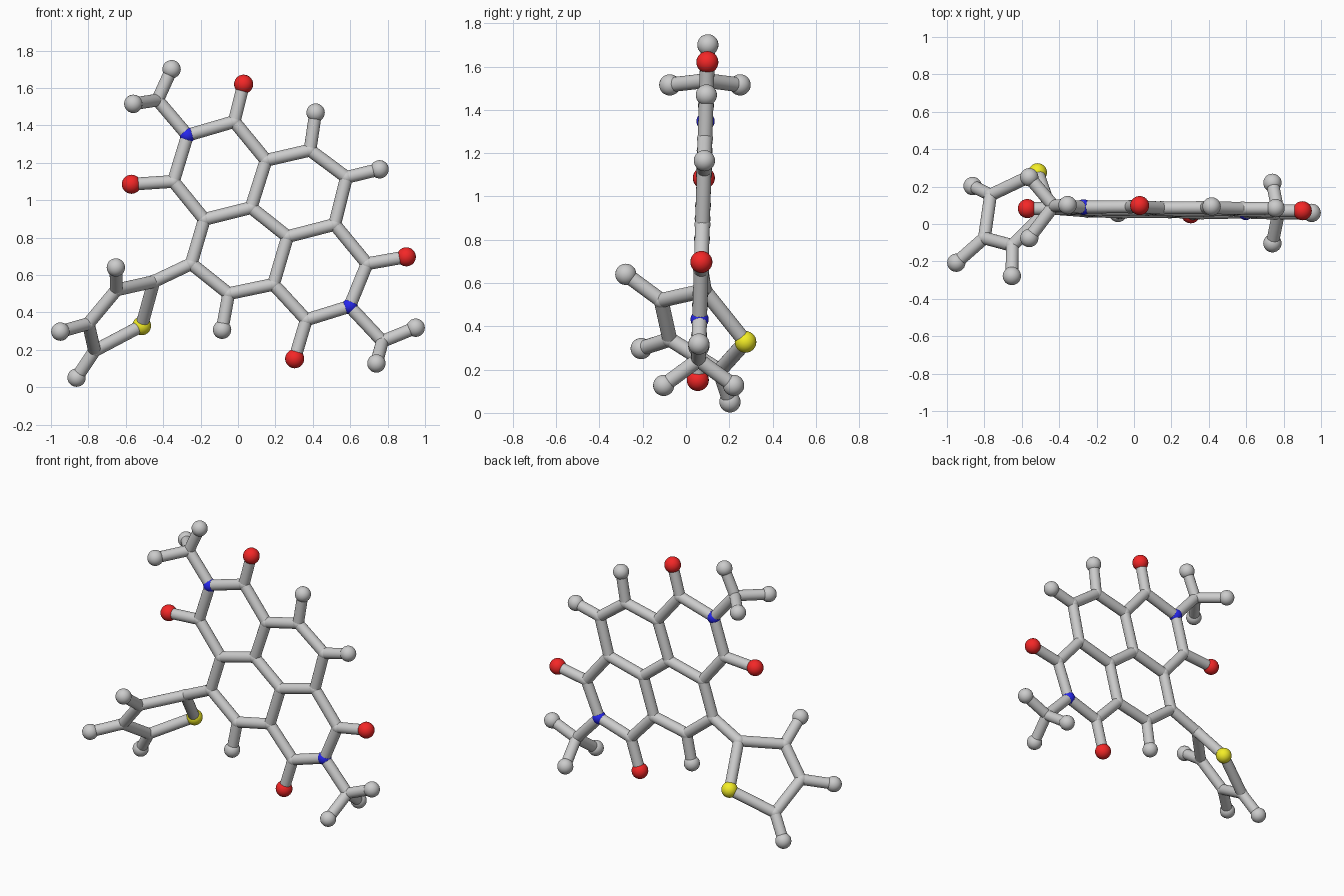
import bpy
from mathutils import Vector

if "Cube" in bpy.data.objects:
    bpy.data.objects.remove(bpy.data.objects["Cube"])

BOND_R = 0.034
RADII = {"carbon": 0.037, "nitrogen": 0.042, "oxygen": 0.051,
         "sulphur": 0.05, "hydrogen": 0.049}
COLOURS = {"nitrogen": (0.02, 0.02, 0.85, 1), "oxygen": (0.9, 0.02, 0.02, 1),
           "sulphur": (0.9, 0.85, 0.02, 1)}

# atoms of the flat core as (x, z); the core leans slightly in y
FLAT = {
    "carbon": [(-.02, 1.42), (-.345, 1.10), (.15, 1.213), (.07, .96), (-.18, .897),
               (.385, 1.267), (.58, 1.122), (.517, .87), (.265, .805), (-.25, .66),
               (-.05, .5), (.19, .55), (.69, .66), (.365, .36),
               (-.43, 1.535), (.772, .245)],
    "nitrogen": [(-.27, 1.347), (.597, .432)],
    "oxygen": [(.03, 1.62), (-.57, 1.085), (.90, .697), (.303, .152)],
    "hydrogen": [(.415, 1.468), (.757, 1.165), (-.085, .307),
                 (-.355, 1.70), (.95, .318)],
}
# methyl hydrogens and the twisted five-sided ring as (x, y, z)
SOLID = {
    "carbon": [(-.45, .085, .565), (-.65, -.115, .52), (-.80, -.075, .34),
               (-.767, .155, .195)],
    "sulphur": [(-.515, .275, .328)],
    "hydrogen": [(-.56, .25, 1.515), (-.56, -.075, 1.515),
                 (.74, .22, .127), (.74, -.103, .127),
                 (-.653, -.278, .64), (-.95, -.207, .297), (-.863, .203, .051)],
}

mats = {}
for kind, colour in COLOURS.items():
    mats[kind] = bpy.data.materials.new(kind)
    mats[kind].diffuse_color = colour

atoms = [(k, Vector((x, 0.05 + 0.03 * z, z))) for k, pts in FLAT.items() for x, z in pts]
atoms += [(k, Vector(p)) for k, pts in SOLID.items() for p in pts]


def finish(name):
    ob = bpy.context.object
    ob.name = name
    bpy.ops.object.shade_smooth_by_angle()
    return ob


# atom balls
for kind, p in atoms:
    bpy.ops.mesh.primitive_uv_sphere_add(segments=24, ring_count=14,
                                         radius=RADII[kind], location=p)
    ob = finish(kind + "_atom")
    if kind in mats:
        ob.data.materials.append(mats[kind])

# bond rods between neighbouring atoms
for i, (ka, a) in enumerate(atoms):
    for kb, b in atoms[i + 1:]:
        d = b - a
        if d.length > 0.335 or ka == kb == "hydrogen":
            continue
        bpy.ops.mesh.primitive_cylinder_add(
            vertices=24, radius=BOND_R, depth=d.length, location=(a + b) / 2,
            rotation=d.to_track_quat('Z', 'Y').to_euler())
        finish("bond")

for m in bpy.data.materials:
    if m.users and not m.is_grease_pencil:
        m.use_nodes = True
        m.node_tree.nodes["Principled BSDF"].inputs["Base Color"].default_value = m.diffuse_color
